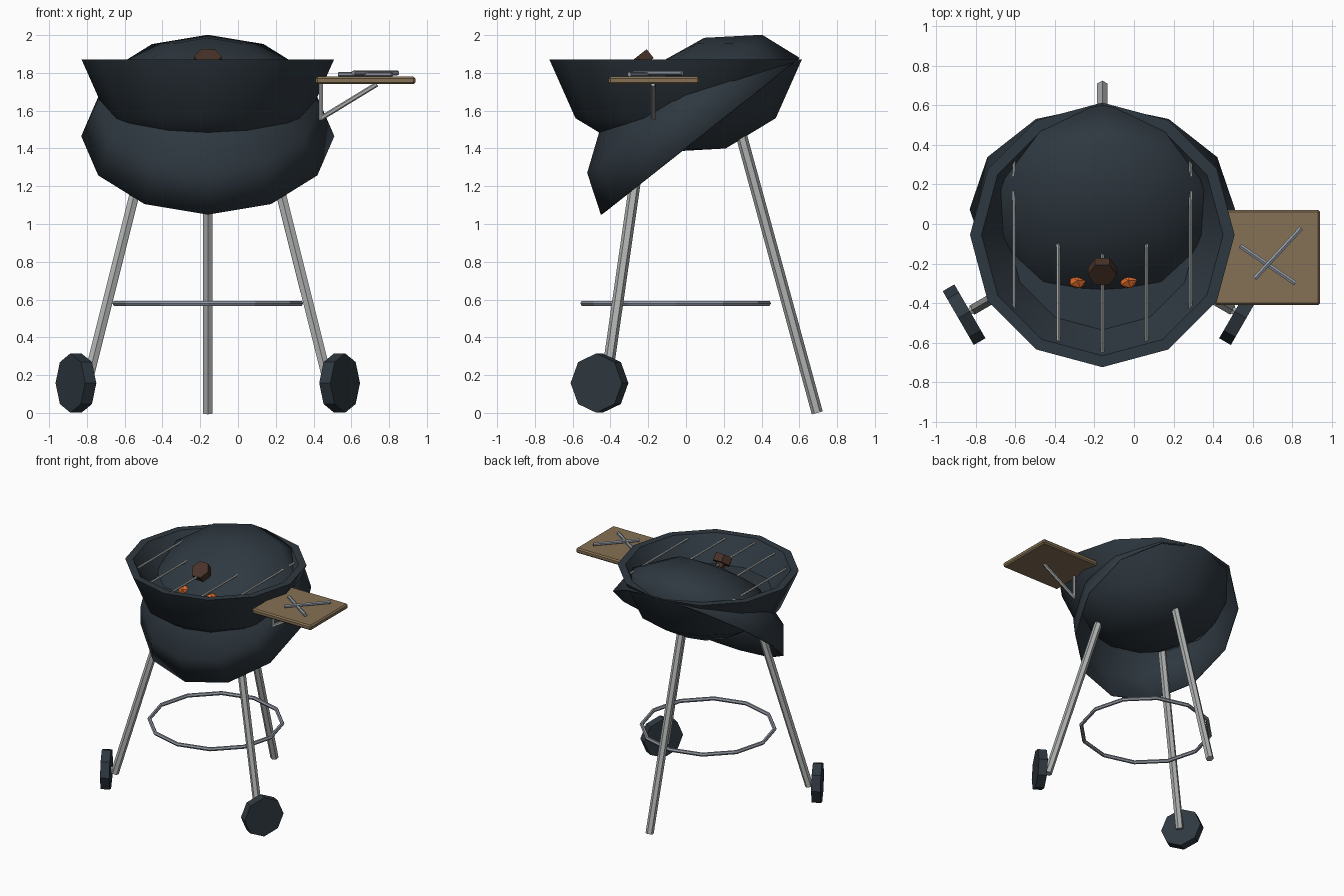
import bpy, bmesh, math
from mathutils import Vector, Matrix

old = bpy.data.objects.get("Cube")
if old:
    bpy.data.objects.remove(old, do_unlink=True)


def material(name, rgb):
    m = bpy.data.materials.new(name)
    m.use_nodes = True
    m.diffuse_color = (*rgb, 1)
    m.node_tree.nodes["Principled BSDF"].inputs["Base Color"].default_value = (*rgb, 1)
    return m


ENAMEL = material("dark slate enamel", (0.028, 0.040, 0.052))
STEEL = material("light steel", (0.42, 0.43, 0.43))
TOOL = material("blue grey steel", (0.29, 0.32, 0.37))
WOOD = material("wood", (0.24, 0.165, 0.09))
GRIP = material("dark brown grip", (0.065, 0.032, 0.022))
EMBER = material("orange ember", (0.75, 0.15, 0.025))

CX, CY = -0.16, -0.055      # kettle axis
SIDES = 12


def finish(name, bm, mat, smooth=None):
    bmesh.ops.remove_doubles(bm, verts=bm.verts, dist=1e-5)
    bmesh.ops.recalc_face_normals(bm, faces=bm.faces)
    me = bpy.data.meshes.new(name)
    bm.to_mesh(me)
    bm.free()
    me.materials.append(mat)
    ob = bpy.data.objects.new(name, me)
    bpy.context.collection.objects.link(ob)
    if smooth:
        bpy.ops.object.select_all(action='DESELECT')
        ob.select_set(True)
        bpy.context.view_layer.objects.active = ob
        bpy.ops.object.shade_smooth_by_angle(angle=math.radians(smooth))
    return ob


def lathe(name, profile, mat, frame, smooth=None):
    """Spin (radius, height) points about z, then move by frame."""
    bm = bmesh.new()
    verts = [bm.verts.new((r, 0, h)) for r, h in profile]
    edges = [bm.edges.new(pair) for pair in zip(verts, verts[1:])]
    bmesh.ops.spin(bm, geom=verts + edges, cent=(0, 0, 0), axis=(0, 0, 1),
                   angle=math.tau, steps=SIDES)
    bm.transform(frame)
    return finish(name, bm, mat, smooth)


def rod(name, a, b, radius, mat, sides=6):
    """Straight prism between two points."""
    a, b = Vector(a), Vector(b)
    bm = bmesh.new()
    bmesh.ops.create_cone(bm, cap_ends=True, segments=sides, radius1=radius,
                          radius2=radius, depth=(b - a).length)
    turn = (b - a).to_track_quat('Z', 'Y').to_matrix().to_4x4()
    bm.transform(Matrix.Translation((a + b) / 2) @ turn)
    return finish(name, bm, mat)


def ring(name, radius, z, tube, mat):
    circle = [(radius + tube * math.cos(i * math.tau / 6),
               tube * math.sin(i * math.tau / 6)) for i in range(7)]
    return lathe(name, circle, mat, Matrix.Translation((CX, CY, z)))


def polar(angle, r, z):
    a = math.radians(angle)
    return Vector((CX + r * math.cos(a), CY + r * math.sin(a), z))


# Bowl with rim, inner wall and fire bed
bowl_profile = [(0, 1.385), (0.265, 1.40), (0.53, 1.56), (0.668, 1.87),
                (0.61, 1.87), (0.48, 1.68), (0, 1.68)]
lathe("bowl", bowl_profile, ENAMEL, Matrix.Translation((CX, CY, 0)), 40)

# Lid, hung behind the bowl at a tilt
tilt = Matrix.Translation((CX, 0.075, 1.465)) @ Matrix.Rotation(math.radians(38.3), 4, 'X')
lid = lathe("lid", [(0.67, 0), (0.59, 0.218), (0.34, 0.395), (0, 0.45)],
            ENAMEL, tilt, 40)
shell = lid.modifiers.new("shell", 'SOLIDIFY')
shell.thickness = 0.01
shell.offset = -1

# Lid handle: stem and six-sided knob
rod("handle_stem", tilt @ Vector((0, 0, 0.43)), tilt @ Vector((0, 0, 0.485)), 0.035, GRIP)
bm = bmesh.new()
bmesh.ops.create_cone(bm, cap_ends=True, segments=6, radius1=0.073, radius2=0.073, depth=0.06)
bm.transform(tilt @ Matrix.Translation((0, 0, 0.507)) @ Matrix.Rotation(math.pi / 2, 4, 'Z'))
finish("handle_knob", bm, GRIP)

# Cooking grate
ring("grate_ring", 0.602, 1.845, 0.008, STEEL)
for i in range(-2, 3):
    dx = i * 0.2225
    half = math.sqrt(0.595 ** 2 - dx ** 2)
    rod(f"grate_bar_{i + 3}", (CX + dx, CY - half, 1.84), (CX + dx, CY + half, 1.84), 0.009, STEEL)

# Glowing coals on the fire bed
for i, x in enumerate((-0.285, -0.03)):
    bm = bmesh.new()
    bmesh.ops.create_icosphere(bm, subdivisions=1, radius=0.05)
    bm.transform(Matrix.Translation((x, -0.285, 1.70)) @ Matrix.Diagonal((1, 0.9, 0.8, 1)))
    finish(f"coal_{i + 1}", bm, EMBER)

# Legs: one bare at the back, two on wheels
rod("back_leg", polar(90, 0.75, 0), polar(90, 0.345, 1.48), 0.03, STEEL)
for side, angle in (("right", 210), ("left", 330)):
    rod(f"{side}_front_leg", polar(angle, 0.745, 0.13), polar(angle, 0.355, 1.48), 0.03, STEEL)
    rod(f"{side}_axle", polar(angle, 0.72, 0.16), polar(angle, 0.80, 0.16), 0.02, STEEL)
    rod(f"{side}_wheel", polar(angle, 0.772, 0.158), polar(angle, 0.84, 0.158), 0.157, ENAMEL, 8)

# Brace ring between the legs
ring("leg_ring", 0.49, 0.58, 0.015, TOOL)

# Side table with softened edges
bm = bmesh.new()
bmesh.ops.create_cube(bm, size=1)
bm.transform(Matrix.Translation((0.675, -0.17, 1.76)) @ Matrix.Diagonal((0.53, 0.48, 0.04, 1)))
bmesh.ops.bevel(bm, geom=bm.edges[:], offset=0.01, segments=1, affect='EDGES')
finish("side_table", bm, WOOD)

# Table bracket
rod("bracket_post", (0.44, -0.175, 1.55), (0.44, -0.175, 1.745), 0.013, STEEL)
rod("bracket_strut", (0.44, -0.175, 1.56), (0.735, -0.175, 1.74), 0.013, STEEL)

# Crossed utensils on the table
rod("utensil_one", (0.535, -0.11, 1.793), (0.815, -0.30, 1.793), 0.013, TOOL)
rod("utensil_two", (0.61, -0.275, 1.80), (0.845, -0.02, 1.80), 0.013, TOOL)
